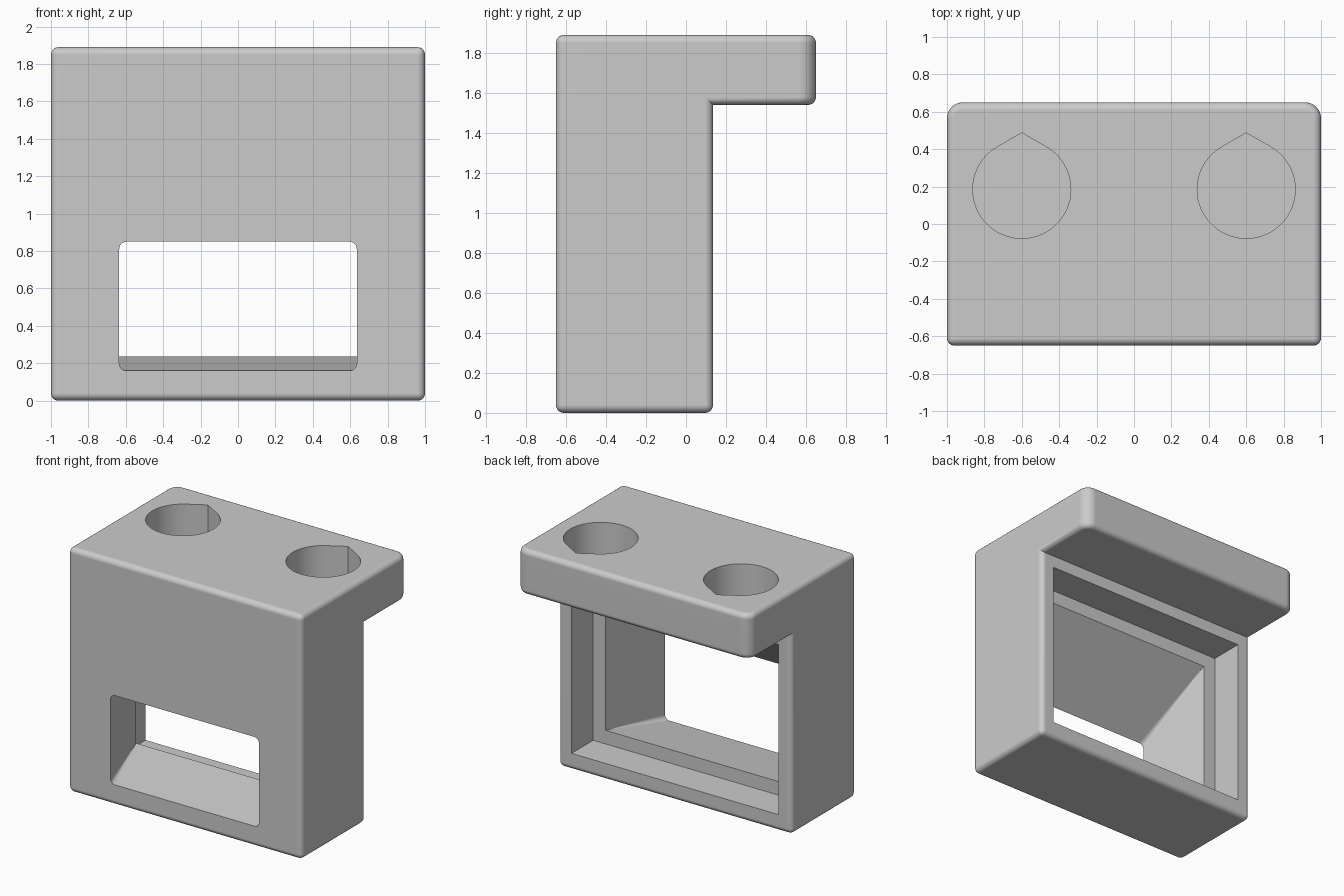
import bpy
import bmesh
from math import sin, cos, radians

default = bpy.data.objects.get("Cube")
if default:
    bpy.data.objects.remove(default, do_unlink=True)

W = 1.0                                 # half width
FRONT, BACK, LIP = -0.65, 0.135, 0.65   # y of front, body back and flange back
TOP, UNDER = 1.89, 1.54                 # z of top and flange underside
STEP = -0.13                            # y of the recess floor

grey = bpy.data.materials.new("plain_grey")
grey.use_nodes = True
grey.diffuse_color = (0.6, 0.6, 0.6, 1)
grey.node_tree.nodes["Principled BSDF"].inputs["Base Color"].default_value = (0.6, 0.6, 0.6, 1)


def loft(rings):
    """Closed solid through rings holding equal numbers of points."""
    bm = bmesh.new()
    loops = [[bm.verts.new(p) for p in ring] for ring in rings]
    n = len(loops[0])
    for a, b in zip(loops, loops[1:]):
        for i in range(n):
            j = (i + 1) % n
            bm.faces.new((a[i], a[j], b[j], b[i]))
    bm.faces.new(loops[0])
    bm.faces.new(loops[-1])
    bmesh.ops.recalc_face_normals(bm, faces=bm.faces[:])
    return bm


def make_object(name, bm):
    mesh = bpy.data.meshes.new(name)
    bm.to_mesh(mesh)
    bm.free()
    mesh.materials.append(grey)
    obj = bpy.data.objects.new(name, mesh)
    bpy.context.collection.objects.link(obj)
    return obj


def rounded_rect(y, half, low, high, r, steps=6):
    """Ring facing y with rounded corners."""
    ring = []
    corners = ((1, high - r, 0), (-1, high - r, 90), (-1, low + r, 180), (1, low + r, 270))
    for side, z, start in corners:
        for k in range(steps + 1):
            a = radians(start + 90 * k / steps)
            ring.append((side * (half - r) + r * cos(a), y, z + r * sin(a)))
    return ring


def teardrop(cx, z, cy=0.185, r=0.262, steps=50):
    """Ring facing z: a circle with a pointed tip at the back."""
    ring = [(cx, cy + r / cos(radians(30)), z)]
    for k in range(steps + 1):
        a = radians(120 + 300 * k / steps)
        ring.append((cx + r * cos(a), cy + r * sin(a), z))
    return ring


# Housing with overhanging flange, all outer edges rounded
profile = [(FRONT, 0), (BACK, 0), (BACK, UNDER), (LIP, UNDER), (LIP, TOP), (FRONT, TOP)]
bm = loft([[(x, y, z) for y, z in profile] for x in (-W, W)])
flange_corners = [e for e in bm.edges
                  if all(v.co.y > LIP - 0.01 for v in e.verts)
                  and abs(e.verts[0].co.z - e.verts[1].co.z) > 0.1]
bmesh.ops.bevel(bm, geom=flange_corners, offset=0.085, segments=8, profile=0.5, affect='EDGES')
outer = [e for e in bm.edges if e.calc_face_angle_signed(0) > 0.5]
bmesh.ops.bevel(bm, geom=outer, offset=0.04, segments=5, profile=0.5, affect='EDGES')
housing = make_object("housing", bm)

# Cutters: rear recess, funnel to the front window, two blind holes
recess = [[(x, y, z) for x, z in ((-0.885, 0.13), (0.885, 0.13), (0.885, 1.445), (-0.885, 1.445))]
          for y in (STEP, BACK + 0.1)]
rear = (0.78, 0.235, 1.34)
window = (0.635, 0.16, 0.85)
over = 0.02
t = over / (STEP - FRONT)
ahead = [w + (w - b) * t for w, b in zip(window, rear)]
funnel = [rounded_rect(FRONT - over, *ahead, 0.04),
          rounded_rect(STEP, *rear, 0.002),
          rounded_rect(STEP + 0.05, *rear, 0.002)]
cutters = [make_object("recess_cutter", loft(recess)),
           make_object("funnel_cutter", loft(funnel))]
for side in (-1, 1):
    hole = [teardrop(side * 0.6, z) for z in (1.59, TOP + 0.1)]
    cutters.append(make_object("hole_cutter", loft(hole)))

bpy.ops.object.select_all(action='DESELECT')
bpy.context.view_layer.objects.active = housing
housing.select_set(True)
for cutter in cutters:
    cutter.hide_render = True
    cut = housing.modifiers.new("cut", 'BOOLEAN')
    cut.operation = 'DIFFERENCE'
    cut.solver = 'EXACT'
    cut.object = cutter
    bpy.ops.object.modifier_apply(modifier=cut.name)
    bpy.data.objects.remove(cutter, do_unlink=True)

# Smooth rounds with flat main faces
bpy.ops.object.shade_smooth_by_angle(angle=radians(25))
weighted = housing.modifiers.new("flat_faces", 'WEIGHTED_NORMAL')
weighted.keep_sharp = True
